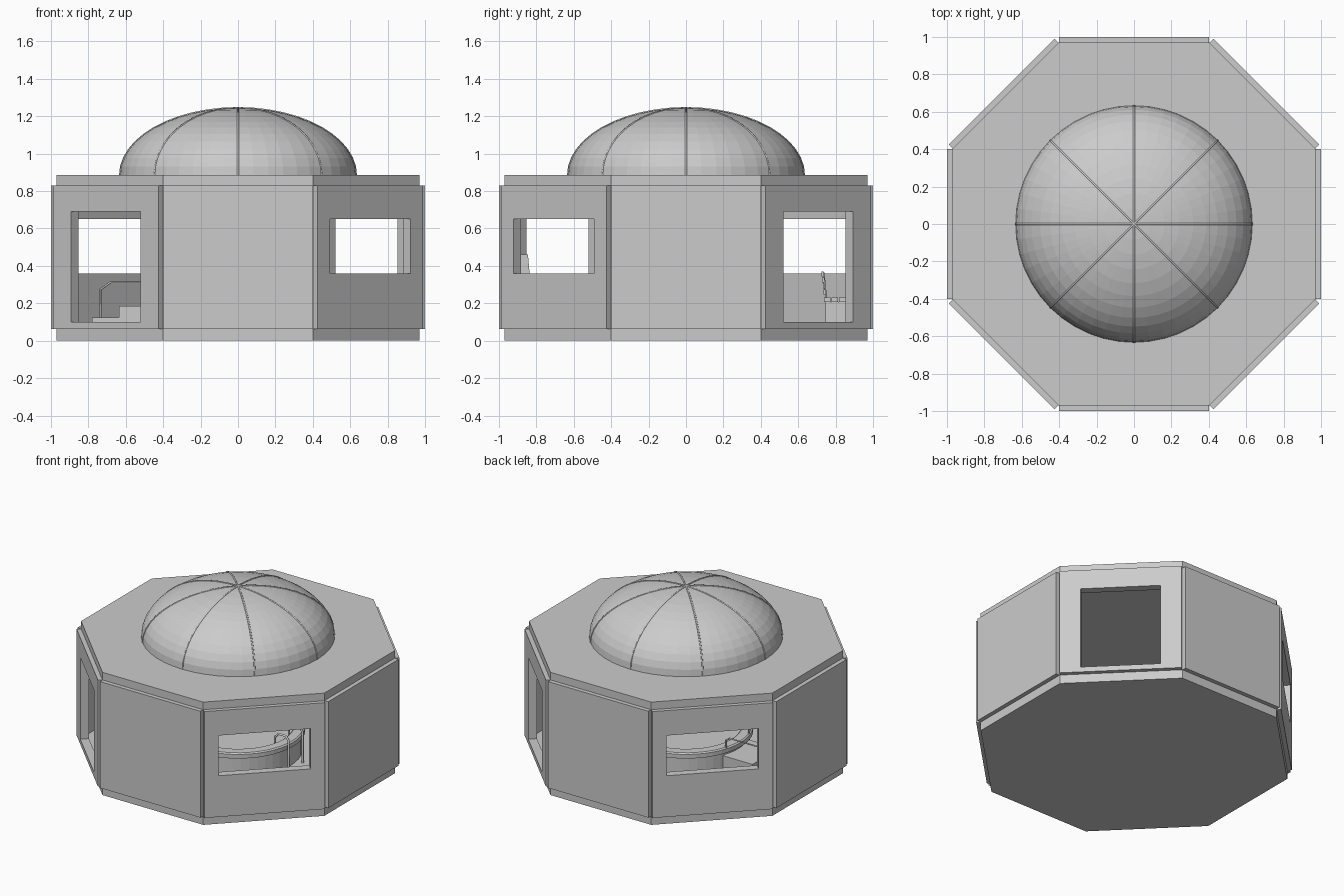
import bpy, bmesh, math
from mathutils import Matrix, Vector

if "Cube" in bpy.data.objects:
    bpy.data.objects.remove(bpy.data.objects["Cube"])

grey = bpy.data.materials.new("plain_grey")
grey.diffuse_color = (0.6, 0.6, 0.6, 1)
grey.use_nodes = True
grey.node_tree.nodes["Principled BSDF"].inputs["Base Color"].default_value = grey.diffuse_color


def make(name, verts, faces):
    me = bpy.data.meshes.new(name)
    me.from_pydata(verts, [], faces)
    bm = bmesh.new()
    bm.from_mesh(me)
    bmesh.ops.recalc_face_normals(bm, faces=bm.faces)
    bm.to_mesh(me)
    bm.free()
    me.materials.append(grey)
    ob = bpy.data.objects.new(name, me)
    bpy.context.collection.objects.link(ob)
    return ob


def prism(name, outline, z0, z1):
    n = len(outline)
    verts = [(x, y, z) for z in (z0, z1) for x, y in outline]
    faces = [tuple(range(n)), tuple(range(n, 2 * n))]
    faces += [(i, (i + 1) % n, n + (i + 1) % n, n + i) for i in range(n)]
    return make(name, verts, faces)


def box(name, x0, x1, y0, y1, z0, z1):
    return prism(name, [(x0, y0), (x1, y0), (x1, y1), (x0, y1)], z0, z1)


def lathe(name, profile, seg):
    # revolve (radius, height) points; radius 0 becomes a pole
    bm = bmesh.new()
    vs = [bm.verts.new((r, 0, z)) for r, z in profile]
    es = [bm.edges.new(p) for p in zip(vs, vs[1:])]
    bmesh.ops.spin(bm, geom=vs + es, axis=(0, 0, 1), cent=(0, 0, 0),
                   angle=2 * math.pi, steps=seg, use_duplicate=False)
    bmesh.ops.remove_doubles(bm, verts=bm.verts, dist=1e-4)
    bmesh.ops.recalc_face_normals(bm, faces=bm.faces)
    me = bpy.data.meshes.new(name)
    bm.to_mesh(me)
    bm.free()
    me.materials.append(grey)
    ob = bpy.data.objects.new(name, me)
    bpy.context.collection.objects.link(ob)
    return ob


def tube(name, points, radius):
    cu = bpy.data.curves.new(name, 'CURVE')
    cu.dimensions = '3D'
    cu.bevel_depth = radius
    cu.bevel_resolution = 1
    cu.use_fill_caps = True
    sp = cu.splines.new('POLY')
    sp.points.add(len(points) - 1)
    for p, co in zip(sp.points, points):
        p.co = (*co, 1)
    cu.materials.append(grey)
    ob = bpy.data.objects.new(name, cu)
    bpy.context.collection.objects.link(ob)
    return ob


# octagonal base and roof slabs
R = 0.97 / math.cos(math.pi / 8)
octagon = [(R * math.cos((i + 0.5) * math.pi / 4), R * math.sin((i + 0.5) * math.pi / 4))
           for i in range(8)]
prism("base_slab", octagon, 0, 0.063)
prism("roof_slab", octagon, 0.83, 0.885)


# wall panels, the diagonal ones with a door or window opening
def wall(name, angle, hole=None):
    z0, z1, d0, d1 = 0.063, 0.83, 0.943, 1.0
    if hole is None:
        ob = box(name, d0, d1, -0.4, 0.4, z0, z1)
    else:
        hw, h0, h1 = hole
        outer = [(-0.4, z0), (0.4, z0), (0.4, z1), (-0.4, z1)]
        inner = [(-hw, h0), (hw, h0), (hw, h1), (-hw, h1)]
        verts = [(d, y, z) for d in (d0, d1) for y, z in outer + inner]
        faces = []
        for i in range(4):
            j = (i + 1) % 4
            faces += [(i, j, 4 + j, 4 + i), (8 + i, 8 + j, 12 + j, 12 + i),
                      (i, j, 8 + j, 8 + i), (4 + i, 4 + j, 12 + j, 12 + i)]
        ob = make(name, verts, faces)
    ob.data.transform(Matrix.Rotation(angle, 4, 'Z'))


door, window = (0.262, 0.10, 0.69), (0.305, 0.36, 0.65)
panels = [("right_wall", None), ("back_right_door_wall", door), ("back_wall", None),
          ("back_left_window_wall", window), ("left_wall", None),
          ("front_left_door_wall", door), ("front_wall", None),
          ("front_right_window_wall", window)]
for i, (name, hole) in enumerate(panels):
    wall(name, i * math.pi / 4, hole)

# faceted dome and its eight ribs
arc = [i * math.pi / 24 for i in range(13)]
lathe("dome", [(0.633 * math.cos(a), 0.885 + 0.36 * math.sin(a)) for a in arc[:-1]] + [(0, 1.245)], 48)
for k in range(8):
    t = k * math.pi / 4
    tube("dome_rib", [(0.631 * math.cos(a) * math.cos(t), 0.631 * math.cos(a) * math.sin(t),
                       0.885 + 0.359 * math.sin(a)) for a in arc], 0.006)

# round pool with a raised rim and water surface
lathe("pool_tub", [(0.42, 0.063), (0.42, 0.20), (0.44, 0.205), (0.44, 0.235), (0.43, 0.242),
                   (0.37, 0.242), (0.36, 0.235), (0.36, 0.10), (0, 0.10)], 48)
lathe("pool_water", [(0.362, 0.215), (0, 0.215)], 48)

# steps on the left with handrails
box("lower_step", -0.78, -0.40, -0.15, 0.15, 0.063, 0.123)
box("upper_step", -0.635, -0.40, -0.15, 0.15, 0.123, 0.185)
for s in (-1, 1):
    y = 0.13 * s
    tube("step_handrail", [(-0.735, y, 0.12), (-0.735, y, 0.275), (-0.68, y, 0.313),
                           (-0.44, y, 0.313), (-0.41, y, 0.29), (-0.41, y, 0.235)], 0.006)
    # ladder rails on the right
    y = 0.08 * s
    tube("ladder_rail", [(0.46, y, 0.063), (0.46, y, 0.28), (0.44, y, 0.31), (0.38, y, 0.31),
                         (0.35, y, 0.28), (0.35, y, 0.12)], 0.008)

# slatted bench at the back
for x in (-0.22, 0.22):
    box("bench_leg", x - 0.03, x + 0.03, 0.745, 0.88, 0.063, 0.207)
for i in range(4):
    y = 0.755 + 0.04 * i
    box("bench_seat_slat", -0.3, 0.3, y - 0.017, y + 0.017, 0.207, 0.23)
    z, yb = 0.26 + 0.032 * i, 0.742 - 0.004 * i
    box("bench_back_slat", -0.3, 0.3, yb - 0.006, yb + 0.006, z - 0.013, z + 0.013)
for x in (-0.22, 0.22):
    tube("bench_back_post", [(x, 0.75, 0.22), (x, 0.735, 0.365)], 0.006)

# tapered cabinet by the front wall
make("front_cabinet",
     [(x, y, z) for x in (-0.2, 0.2) for y, z in
      ((-0.935, 0.063), (-0.81, 0.063), (-0.845, 0.46), (-0.935, 0.46))],
     [(0, 1, 2, 3), (4, 5, 6, 7), (0, 1, 5, 4), (1, 2, 6, 5), (2, 3, 7, 6), (3, 0, 4, 7)])
